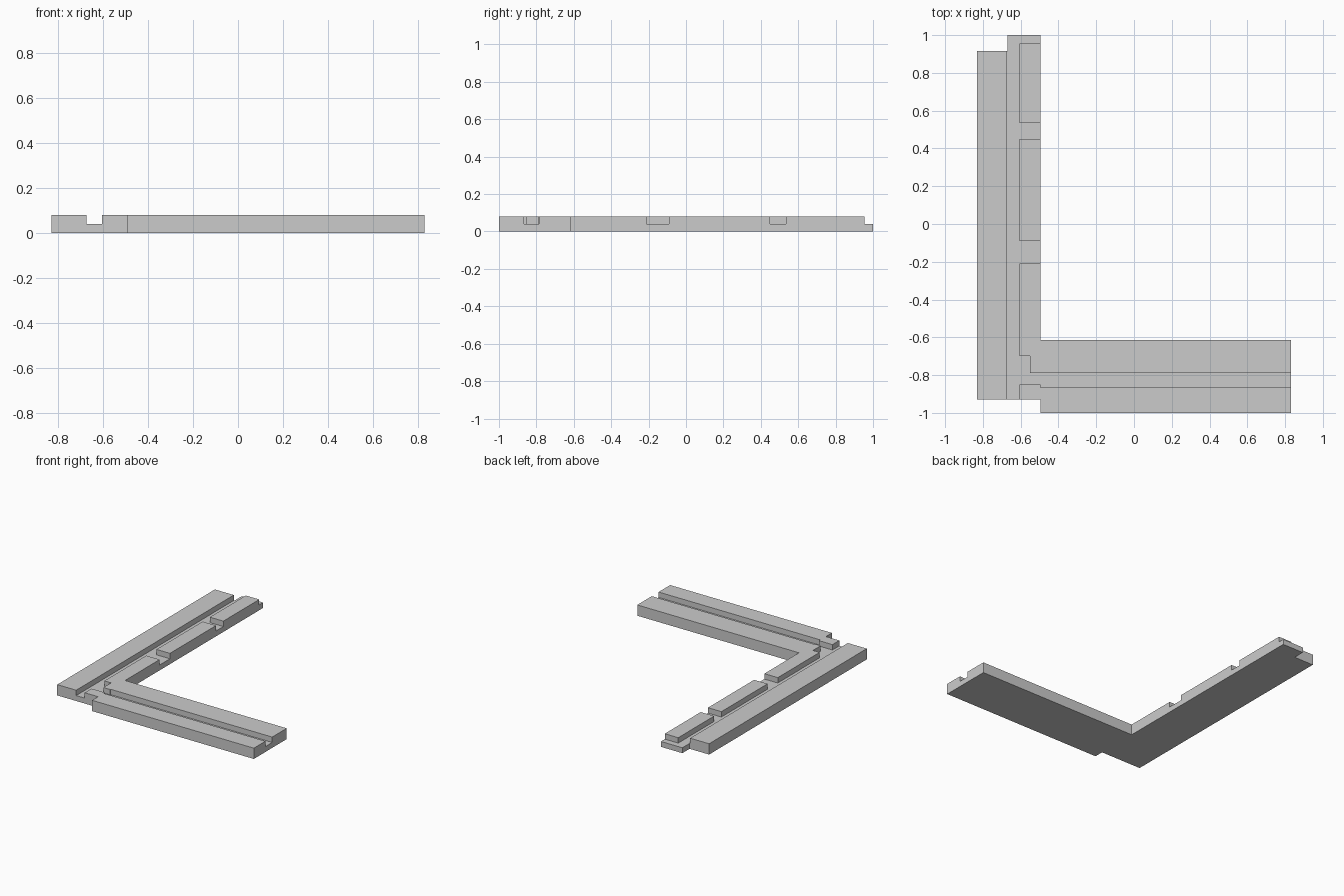
import bpy, bmesh

if "Cube" in bpy.data.objects:
    bpy.data.objects.remove(bpy.data.objects["Cube"])

TOP, FLOOR = 0.08, 0.04  # slab height and groove floor height


def prism(name, outline, z0, z1):
    """Extrude a flat outline from z0 up to z1."""
    bm = bmesh.new()
    face = bm.faces.new([bm.verts.new((x, y, z0)) for x, y in outline])
    new = bmesh.ops.extrude_face_region(bm, geom=[face])["geom"]
    verts = [g for g in new if isinstance(g, bmesh.types.BMVert)]
    bmesh.ops.translate(bm, verts=verts, vec=(0, 0, z1 - z0))
    bmesh.ops.recalc_face_normals(bm, faces=bm.faces)
    mesh = bpy.data.meshes.new(name)
    bm.to_mesh(mesh)
    bm.free()
    obj = bpy.data.objects.new(name, mesh)
    bpy.context.collection.objects.link(obj)
    return obj


def rect(x0, x1, y0, y1):
    return [(x0, y0), (x1, y0), (x1, y1), (x0, y1)]


def grooved_slab(name, outline, groove):
    """Slab with a groove sunk into its top."""
    slab = prism(name, outline, 0, TOP)
    cutter = prism(name + "_cutter", groove, FLOOR, TOP + 0.1)
    cutter.hide_render = True
    mod = slab.modifiers.new("groove", "BOOLEAN")
    mod.operation = "DIFFERENCE"
    mod.solver = "EXACT"
    mod.object = cutter
    bpy.context.view_layer.objects.active = slab
    bpy.ops.object.modifier_apply(modifier=mod.name)
    bpy.data.objects.remove(cutter)
    return slab


# Long arm: main groove with side branches out to the inner edge
E, R, L = -0.40, -0.605, -0.675
groove = [(L, -1.1), (R, -1.1),
          (R, -0.85), (E, -0.85), (E, -0.79), (-0.55, -0.79), (-0.55, -0.70), (R, -0.70)]
for y0, y1 in [(-0.21, -0.09), (0.45, 0.535)]:
    groove += [(R, y0), (E, y0), (E, y1), (R, y1)]
groove += [(R, 0.955), (E, 0.955), (E, 1.1), (L, 1.1)]

grooved_slab("long_arm",
             [(-0.83, -0.93), (-0.495, -0.93), (-0.495, 1.0),
              (-0.67, 1.0), (-0.67, 0.915), (-0.83, 0.915)],
             groove)

# Cross arm: one straight groove along its length
grooved_slab("cross_arm",
             rect(-0.495, 0.83, -1.0, -0.615),
             rect(-0.6, 0.95, -0.865, -0.785))
